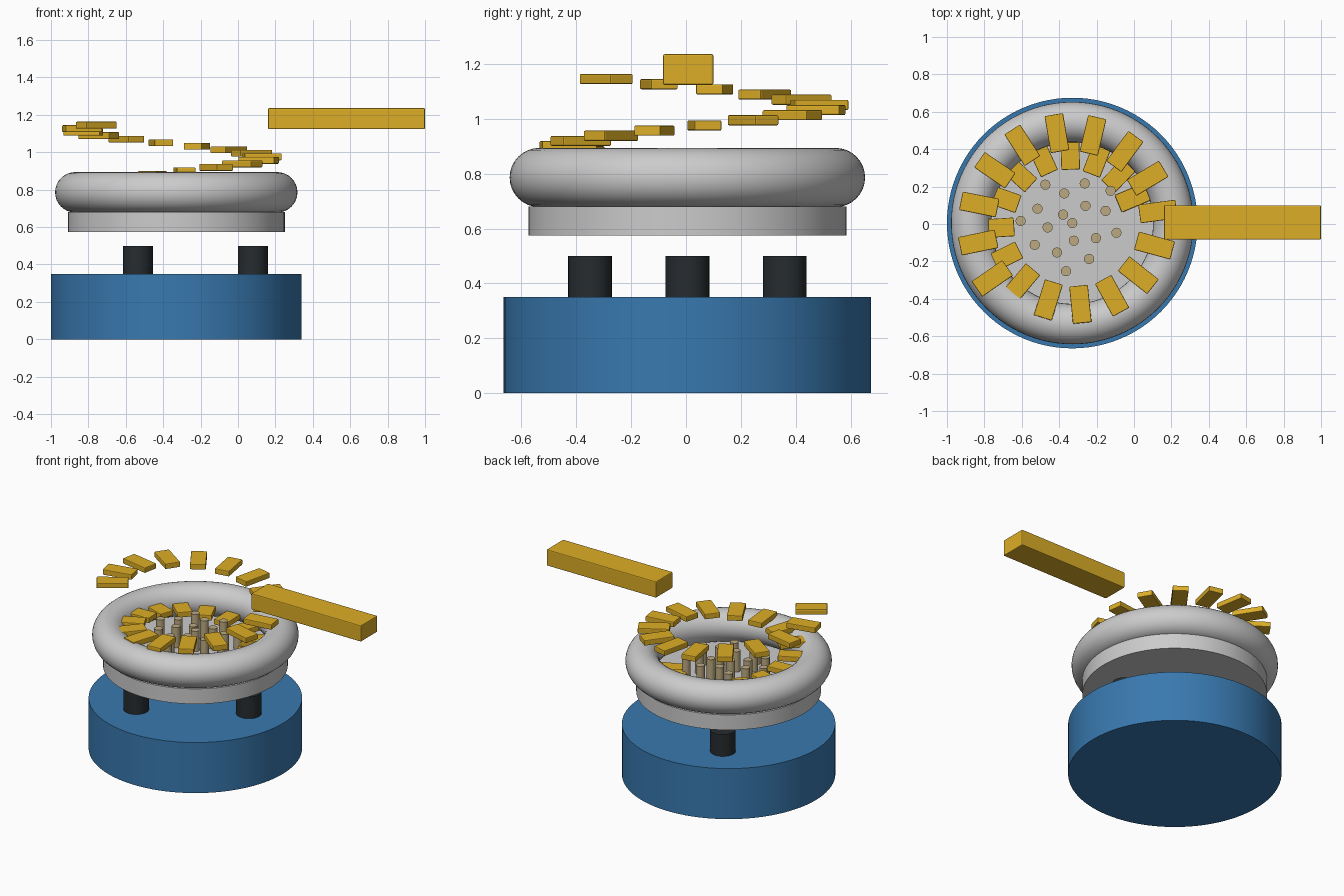
import bpy, math

if "Cube" in bpy.data.objects:
    bpy.data.objects.remove(bpy.data.objects["Cube"])

CX, CY = -0.33, 0.005  # machine axis


def material(name, rgb):
    m = bpy.data.materials.new(name)
    m.diffuse_color = (*rgb, 1)
    m.use_nodes = True
    m.node_tree.nodes["Principled BSDF"].inputs["Base Color"].default_value = m.diffuse_color
    return m


BLUE = material("painted_blue", (0.04, 0.19, 0.43))
YELLOW = material("track_yellow", (0.72, 0.42, 0.02))
DARK = material("rubber", (0.02, 0.025, 0.028))
TAN = material("part_tan", (0.5, 0.4, 0.22))


def finish(name, mat=None, smooth=True):
    ob = bpy.context.object
    ob.name = name
    if mat:
        ob.data.materials.append(mat)
    if smooth:
        bpy.ops.object.shade_smooth_by_angle(angle=math.radians(35))
    return ob


def cylinder(name, x, y, z0, z1, r, mat=None, sides=64):
    bpy.ops.mesh.primitive_cylinder_add(vertices=sides, radius=r, depth=z1 - z0,
                                        location=(CX + x, CY + y, (z0 + z1) / 2))
    return finish(name, mat)


def box(name, loc, size, turn=0, mat=None, bevel=0.005):
    bpy.ops.mesh.primitive_cube_add(size=1, location=loc, rotation=(0, 0, turn))
    ob = finish(name, mat, False)
    ob.scale = size
    bpy.ops.object.transform_apply(location=False, rotation=False, scale=True)
    mod = ob.modifiers.new("edge", 'BEVEL')
    mod.width = bevel
    mod.segments = 2
    return ob


# Drive base
cylinder("drive_base", 0, 0, 0, 0.35, 0.67, BLUE, 96)

# Three rubber mounts
for i in range(3):
    a = i * math.tau / 3
    cylinder(f"rubber_mount_{i + 1}", 0.41 * math.cos(a), 0.41 * math.sin(a),
             0.35, 0.50, 0.08, DARK, 32)

# Bowl floor and rounded rim
cylinder("bowl_floor", 0, 0, 0.575, 0.68, 0.58, None, 96)
bpy.ops.mesh.primitive_torus_add(major_radius=0.54, minor_radius=0.108,
                                 major_segments=96, minor_segments=32,
                                 location=(CX, CY, 0.786))
finish("bowl_rim")

# Spiral track of stepped plates, climbing anticlockwise and widening
for i in range(1, 26):
    a = math.radians(i * 23.0 - 0.3)
    r = 0.36 + 0.0064 * i
    box(f"track_plate_{i}",
        (CX + r * math.cos(a), CY + r * math.sin(a), 0.675 + 0.0188 * i),
        (0.2, 0.1, 0.037), a, YELLOW)

# Outlet chute
box("outlet_chute", (0.58, CY + 0.003, 1.18), (0.84, 0.183, 0.112), 0, YELLOW, 0.006)

# Loose parts standing in the bowl, in a sunflower layout
for i in range(18):
    a = i * math.radians(137.508)
    r = 0.067 * math.sqrt(i)
    cylinder(f"loose_part_{i + 1}", r * math.cos(a), r * math.sin(a),
             0.68, 0.82, 0.027, TAN, 20)
